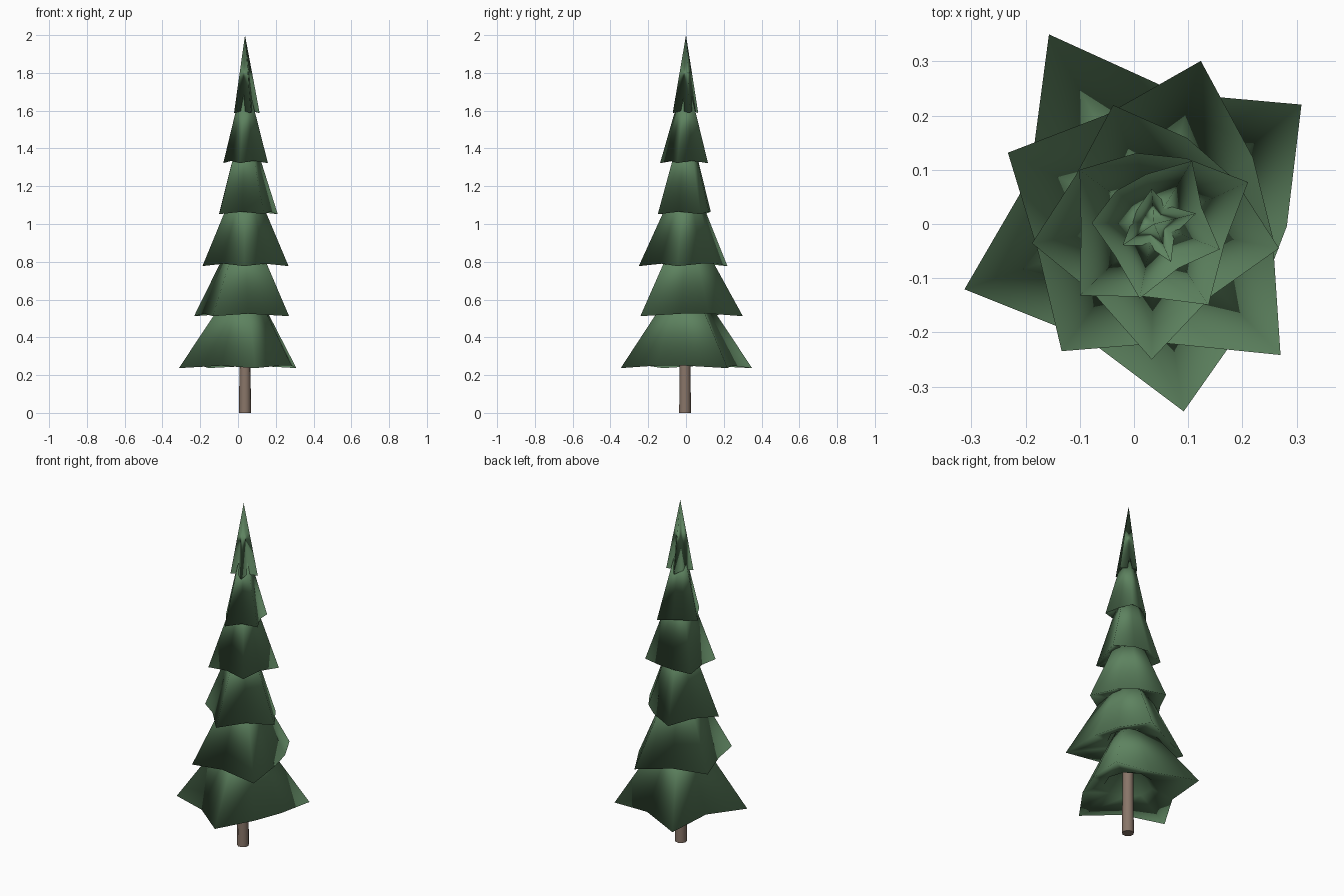
import bpy, bmesh, math
from mathutils import Vector

cube = bpy.data.objects.get("Cube")
if cube:
    bpy.data.objects.remove(cube, do_unlink=True)

AXIS_X = 0.037
SIDES = 9


def material(name, rgb):
    m = bpy.data.materials.new(name)
    m.use_nodes = True
    m.diffuse_color = (*rgb, 1)
    bsdf = next(n for n in m.node_tree.nodes if n.type == 'BSDF_PRINCIPLED')
    bsdf.inputs["Base Color"].default_value = (*rgb, 1)
    bsdf.inputs["Roughness"].default_value = 0.9
    return m


needle_green = material("needle green", (0.11, 0.225, 0.115))
bark_brown = material("bark brown", (0.25, 0.18, 0.14))


def finish(bm, name, mat):
    bmesh.ops.recalc_face_normals(bm, faces=bm.faces)
    mesh = bpy.data.meshes.new(name)
    bm.to_mesh(mesh)
    bm.free()
    mesh.materials.append(mat)
    obj = bpy.data.objects.new(name, mesh)
    bpy.context.collection.objects.link(obj)
    return obj


def branch_tier(name, base_z, height, start, tips, valley):
    """Nine-sided cone with four pulled-out tips and a hollow underside."""
    bm = bmesh.new()
    rim, ring = [], []
    hollow = 0.36 * sum(tips) / len(tips)
    for i in range(SIDES):
        a = math.radians(start) + i * math.tau / SIDES
        is_tip = i % 2 == 0 and i // 2 < len(tips)
        r = tips[i // 2] if is_tip else valley
        d = Vector((math.cos(a), math.sin(a), 0))
        centre = Vector((AXIS_X, 0, base_z))
        drop = -0.008 if is_tip else 0.005
        rim.append(bm.verts.new(centre + d * r + Vector((0, 0, drop))))
        ring.append(bm.verts.new(centre + d * hollow + Vector((0, 0, 0.05))))
    apex = bm.verts.new((AXIS_X, 0, base_z + height))
    roof = bm.verts.new((AXIS_X, 0, base_z + height * 0.5))
    for i in range(SIDES):
        j = (i + 1) % SIDES
        bm.faces.new((rim[i], rim[j], apex))          # outer slope
        bm.faces.new((rim[j], rim[i], ring[i], ring[j]))  # underside
        bm.faces.new((ring[j], ring[i], roof))        # hollow
    obj = finish(bm, name, needle_green)
    for p in obj.data.polygons:
        p.use_smooth = True


# Branch tiers, each turned a little further than the one below
tiers = [
    (0.245, 0.52, 0.245, (0.35, 0.40, 0.37, 0.35)),
    (0.52, 0.54, 0.22, (0.313, 0.30, 0.29, 0.336)),
    (0.785, 0.54, 0.17, (0.232, 0.228, 0.25, 0.235)),
    (1.06, 0.54, 0.135, (0.17, 0.19, 0.18, 0.19)),
    (1.33, 0.47, 0.093, (0.115, 0.14, 0.13, 0.136)),
    (1.595, 0.405, 0.042, (0.07, 0.077, 0.08, 0.065)),
]
for n, (z, h, valley, tips) in enumerate(tiers):
    branch_tier(f"branch_tier_{n + 1}", z, h, 39 + 35 * n, tips, valley)

# Trunk
bm = bmesh.new()
bmesh.ops.create_cone(bm, cap_ends=True, segments=SIDES, radius1=0.032,
                      radius2=0.028, depth=0.5)
bmesh.ops.translate(bm, verts=bm.verts, vec=(AXIS_X, -0.006, 0.25))
trunk = finish(bm, "trunk", bark_brown)
bpy.ops.object.select_all(action='DESELECT')
trunk.select_set(True)
bpy.context.view_layer.objects.active = trunk
bpy.ops.object.shade_smooth_by_angle(angle=math.radians(50))
